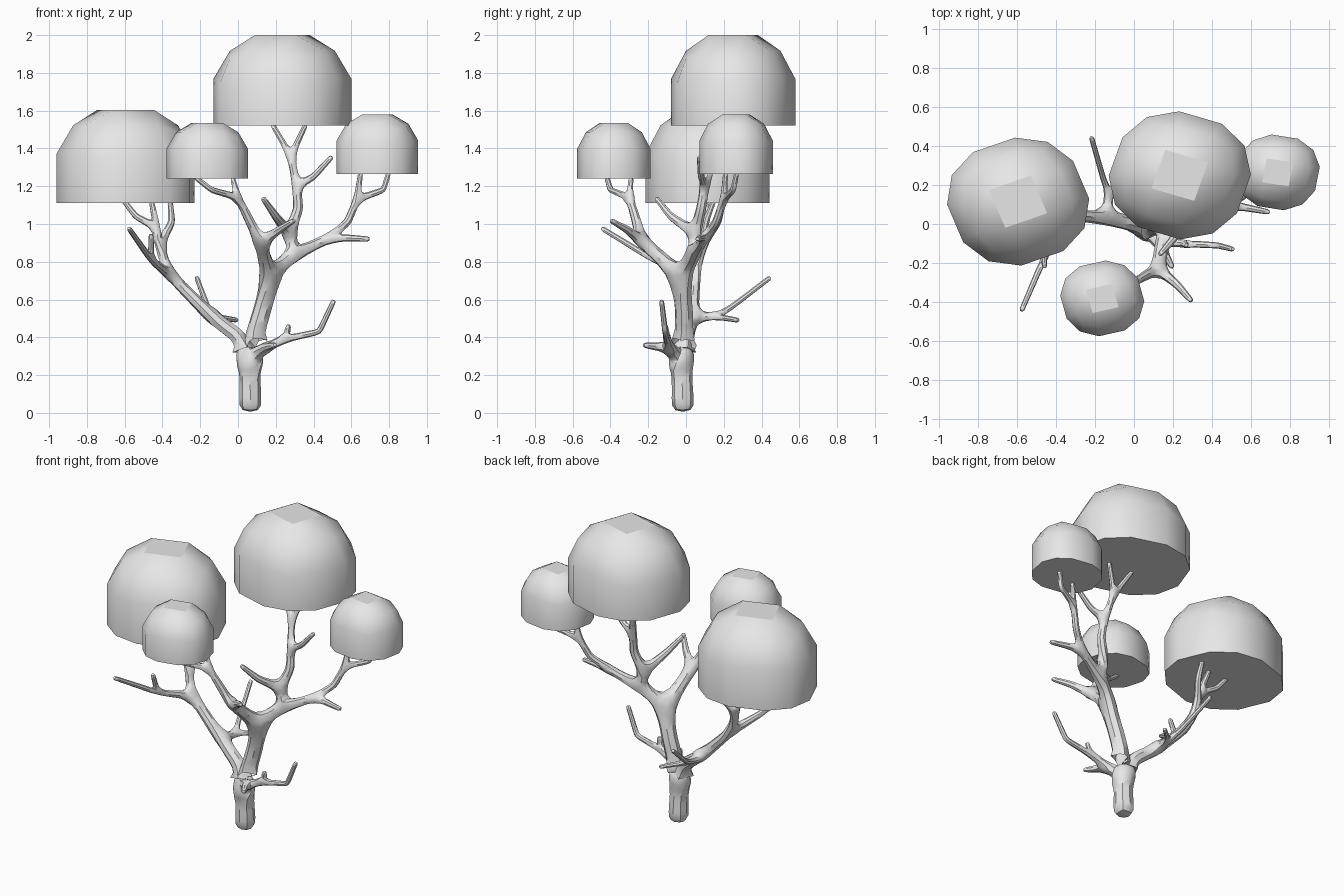
import bpy, bmesh, math
from mathutils import Vector, Matrix

cube = bpy.data.objects.get("Cube")
if cube:
    bpy.data.objects.remove(cube, do_unlink=True)

grey = bpy.data.materials.new("plain grey")
grey.use_nodes = True
grey.diffuse_color = (0.8, 0.8, 0.8, 1)
grey.node_tree.nodes["Principled BSDF"].inputs["Base Color"].default_value = grey.diffuse_color


def add_object(name, mesh):
    obj = bpy.data.objects.new(name, mesh)
    bpy.context.collection.objects.link(obj)
    mesh.materials.append(grey)
    bpy.ops.object.select_all(action="DESELECT")
    obj.select_set(True)
    bpy.context.view_layer.objects.active = obj
    return obj


# Skeleton of trunk, limbs and twigs
nodes, radii, links = [Vector((0.065, -0.015, 0))], [0.066], []


def grow(start, end_radius, *points):
    """Extend the skeleton from a node, tapering; return the new node indices."""
    first, made = radii[start], []
    for i, p in enumerate(points, 1):
        links.append((start, len(nodes)))
        start = len(nodes)
        made.append(start)
        nodes.append(Vector(p))
        r = min(first, end_radius * 2.2)
        radii.append(r + (end_radius - r) * i / len(points))
    return made


TWIG = 0.014
trunk = grow(0, 0.055, (0.065, -0.02, 0.15), (0.06, -0.025, 0.27))
main = grow(trunk[1], 0.05, (0.085, -0.01, 0.4), (0.13, -0.01, 0.55), (0.17, -0.03, 0.7))

# Low twig
low = grow(trunk[1], 0.02, (0.12, -0.08, 0.34), (0.25, -0.1, 0.39))
grow(low[0], TWIG, (0.2, -0.23, 0.36))
grow(low[1], TWIG, (0.27, -0.11, 0.47))
grow(low[1], TWIG, (0.43, -0.11, 0.43), (0.51, -0.13, 0.6))

# Limb under the wide low crown
limb = grow(trunk[1], 0.03, (0.01, 0, 0.4), (-0.14, 0.03, 0.51), (-0.36, 0.05, 0.73))
side = grow(limb[1], 0.018, (-0.13, 0.16, 0.51))
grow(side[0], TWIG, (0, 0.28, 0.49))
grow(side[0], TWIG, (-0.16, 0.24, 0.56), (-0.22, 0.45, 0.72))
side = grow(limb[2], 0.018, (-0.46, -0.17, 0.81))
grow(side[0], TWIG, (-0.58, -0.45, 0.98))
grow(side[0], TWIG, (-0.46, -0.22, 0.95))
limb = grow(limb[2], 0.022, (-0.42, 0.08, 0.88), (-0.43, 0.09, 0.98))
grow(limb[0], TWIG, (-0.35, 0.17, 1.01), (-0.36, 0.2, 1.13))
grow(limb[1], TWIG, (-0.54, 0.11, 1.04), (-0.61, 0.13, 1.13))
grow(limb[1], TWIG, (-0.46, 0.15, 1.13))

# Limb under the small front crown
limb = grow(main[2], 0.032, (0.14, -0.13, 0.82), (0.12, -0.23, 0.9))
grow(limb[1], TWIG, (0.22, -0.31, 0.97), (0.3, -0.4, 1.02))
limb = grow(limb[1], 0.02, (0.05, -0.27, 1.04), (0, -0.3, 1.14))
grow(limb[1], TWIG, (-0.03, -0.29, 1.25))
grow(limb[1], TWIG, (-0.14, -0.4, 1.18), (-0.23, -0.42, 1.25))

# Fork towards the tall crown and the small side crown
fork = grow(main[2], 0.038, (0.21, 0, 0.77), (0.3, 0.04, 0.84))
limb = grow(fork[1], 0.025, (0.49, 0.1, 0.93))
grow(limb[0], TWIG, (0.7, 0.06, 0.92))
limb = grow(limb[0], 0.02, (0.58, 0.16, 1.01), (0.63, 0.2, 1.13))
grow(limb[1], TWIG, (0.65, 0.21, 1.28))
grow(limb[1], TWIG, (0.77, 0.25, 1.18), (0.8, 0.27, 1.28))
stem = grow(fork[1], 0.024, (0.27, 0.05, 0.95), (0.32, 0.08, 1.08), (0.31, 0.1, 1.2))
grow(stem[0], TWIG, (0.2, -0.08, 1.04), (0.13, -0.16, 1.14))
grow(stem[2], TWIG, (0.4, 0.08, 1.25), (0.5, 0.07, 1.36))
stem = grow(stem[2], 0.02, (0.28, 0.15, 1.36))
grow(stem[0], TWIG, (0.18, 0.2, 1.53))
grow(stem[0], TWIG, (0.36, 0.2, 1.53))

mesh = bpy.data.meshes.new("trunk_and_branches")
mesh.from_pydata(nodes, links, [])
tree = add_object("trunk_and_branches", mesh)
tree.modifiers.new("skin", "SKIN")
for data, r in zip(mesh.skin_vertices[0].data, radii):
    data.radius = (r, r)
mesh.skin_vertices[0].data[0].use_root = True
tree.modifiers.new("rounding", "SUBSURF").levels = 1
bpy.ops.object.convert(target="MESH")
for v in tree.data.vertices:
    v.co.z = max(v.co.z, 0)
bpy.ops.object.shade_smooth_by_angle(angle=math.radians(40))


def crown(name, centre, size, top, bottom, turn):
    """Dome made from a rounded block of three by three faces per side, cut flat below."""
    bm = bmesh.new()
    bmesh.ops.create_cube(bm, size=2)
    bmesh.ops.subdivide_edges(bm, edges=bm.edges[:], cuts=2, use_grid_fill=True)
    spin = Matrix.Rotation(math.radians(turn), 3, "Z")
    middle = top - 0.905 * size
    for v in bm.verts:
        p = spin @ v.co.normalized()
        z = bottom if p.z < 0 else middle + p.z * size
        v.co = (centre[0] + p.x * size, centre[1] + p.y * size * 0.9, z)
    bm.normal_update()
    mesh = bpy.data.meshes.new(name)
    bm.to_mesh(mesh)
    bm.free()
    add_object(name, mesh)
    bpy.ops.object.shade_smooth_by_angle(angle=math.radians(45))
    for f in mesh.polygons:
        if f.normal.z > 0.99:
            f.use_smooth = False


crown("wide_low_crown", (-0.595, 0.115), 0.383, 1.605, 1.11, 21)
crown("tall_crown", (0.235, 0.25), 0.383, 2.0, 1.522, -18)
crown("small_side_crown", (0.738, 0.265), 0.229, 1.58, 1.265, -10)
crown("small_front_crown", (-0.163, -0.382), 0.227, 1.535, 1.24, 14)
